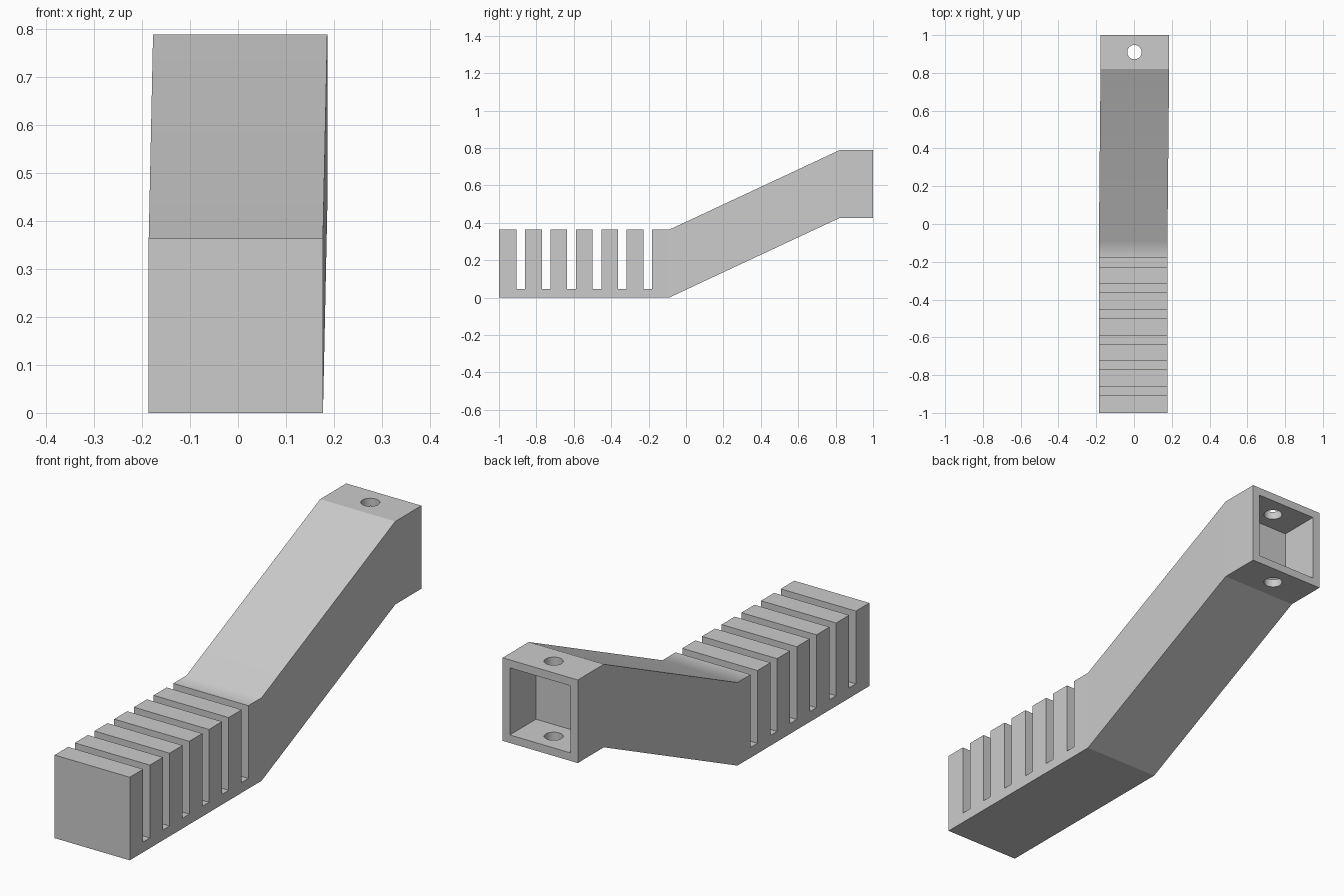
import bpy, bmesh
from mathutils import Matrix

if "Cube" in bpy.data.objects:
    bpy.data.objects.remove(bpy.data.objects["Cube"])

HALF = 0.1815                  # half width of the bar
TALL = 0.363                   # height of the bar
BEND_LOW, BEND_HIGH = -0.09, 0.82
RISE = 0.425                   # lift of the raised end
WALL = 0.035
SLOTS, PITCH, SLOT_W, SLOT_FLOOR = 6, 0.136, 0.046, 0.045
SHIFT = 0.0045                 # slight sideways drift of the two ends

grey = bpy.data.materials.new("plain grey")
grey.use_nodes = True
colour = (0.6, 0.6, 0.6, 1)
grey.diffuse_color = colour
grey.node_tree.nodes["Principled BSDF"].inputs["Base Color"].default_value = colour


def make_object(name, bm):
    mesh = bpy.data.meshes.new(name)
    bm.to_mesh(mesh)
    bm.free()
    mesh.materials.append(grey)
    obj = bpy.data.objects.new(name, mesh)
    bpy.context.collection.objects.link(obj)
    return obj


def cut(target, cutter):
    cutter.hide_render = True
    cutter.hide_set(True)
    cutter.display_type = 'WIRE'
    mod = target.modifiers.new(cutter.name, 'BOOLEAN')
    mod.operation = 'DIFFERENCE'
    mod.solver = 'EXACT'
    mod.object = cutter


# Side profile: comb of slots, slope, raised end
profile = [(-1, 0), (-1, TALL)]
for i in range(SLOTS):
    y = -0.907 + i * PITCH
    profile += [(y, TALL), (y, SLOT_FLOOR), (y + SLOT_W, SLOT_FLOOR), (y + SLOT_W, TALL)]
profile += [(BEND_LOW, TALL), (BEND_HIGH, RISE + TALL), (1, RISE + TALL),
            (1, RISE), (BEND_HIGH, RISE), (BEND_LOW, 0)]

# Bar body: extrude the profile, split the sides at the bends, then drift the end
bm = bmesh.new()
face = bm.faces.new([bm.verts.new((-HALF, y, z)) for y, z in profile])
side = bmesh.ops.extrude_face_region(bm, geom=[face])["geom"]
bmesh.ops.translate(bm, vec=(2 * HALF, 0, 0),
                    verts=[g for g in side if isinstance(g, bmesh.types.BMVert)])
for bend in (BEND_LOW, BEND_HIGH):
    bmesh.ops.bisect_plane(bm, geom=bm.verts[:] + bm.edges[:] + bm.faces[:], dist=0.0001,
                           plane_co=(0, bend, 0), plane_no=(0, 1, 0))
for v in bm.verts:
    t = (v.co.y - BEND_LOW) / (BEND_HIGH - BEND_LOW)
    v.co.x += SHIFT * (2 * min(1, max(0, t)) - 1)
bmesh.ops.recalc_face_normals(bm, faces=bm.faces[:])

# Soft shading only across the lower bend on top
for f in bm.faces:
    y = f.calc_center_median().y
    f.smooth = f.normal.z > 0.5 and -0.18 < y < BEND_HIGH and f.calc_center_median().z > 0.1
body = make_object("slotted_bar", bm)

# Square pocket in the raised end
bm = bmesh.new()
bmesh.ops.create_cube(bm, size=1, matrix=Matrix.Translation((SHIFT, BEND_HIGH + 0.2, RISE + TALL / 2))
                      @ Matrix.Diagonal((2 * (HALF - WALL), 0.4, TALL - 2 * WALL, 1)))
cut(body, make_object("pocket_cutter", bm))

# Round bolt hole through the pocket's top and bottom walls
bm = bmesh.new()
bmesh.ops.create_cone(bm, cap_ends=True, segments=32, radius1=0.038, radius2=0.038, depth=0.6,
                      matrix=Matrix.Translation((SHIFT / 2, 0.91, RISE + TALL / 2)))
for f in bm.faces:
    f.smooth = abs(f.normal.z) < 0.5
cut(body, make_object("bolt_hole_cutter", bm))

weighted = body.modifiers.new("weighted_normals", 'WEIGHTED_NORMAL')
weighted.keep_sharp = True
